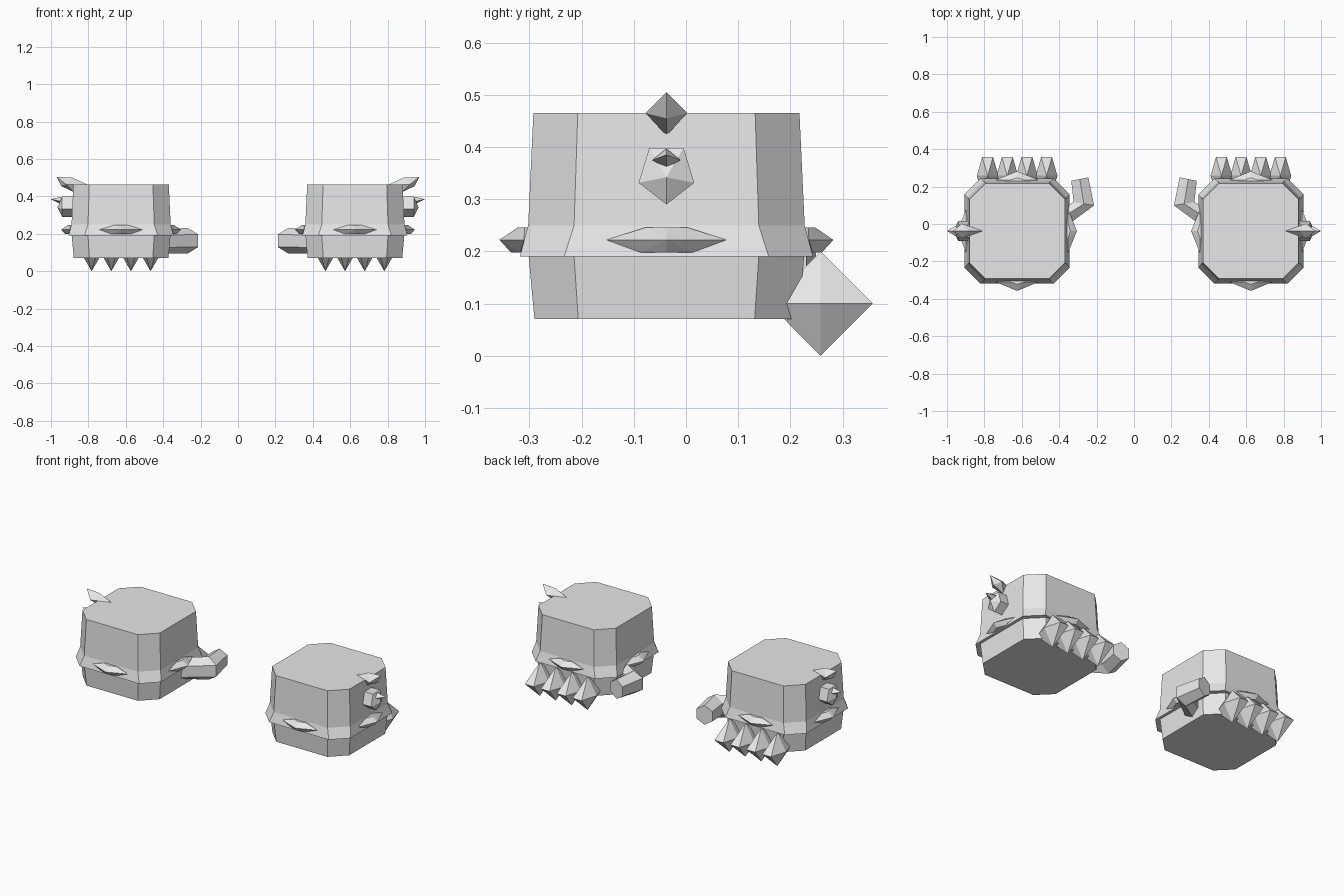
import bpy, bmesh, math
from mathutils import Matrix, Vector

if "Cube" in bpy.data.objects:
    bpy.data.objects.remove(bpy.data.objects["Cube"], do_unlink=True)

GREY = (0.8, 0.8, 0.8, 1)
mat = bpy.data.materials.new("plain grey")
mat.use_nodes = True
mat.diffuse_color = GREY
mat.node_tree.nodes["Principled BSDF"].inputs["Base Color"].default_value = GREY

CENTRE = Vector((0.625, -0.0375, 0))   # middle of the left fist


def finish(name, bm):
    """Turn a bmesh into a flat shaded part, mirrored to the other fist."""
    bmesh.ops.recalc_face_normals(bm, faces=bm.faces)
    mesh = bpy.data.meshes.new(name)
    bm.to_mesh(mesh)
    bm.free()
    mesh.materials.append(mat)
    obj = bpy.data.objects.new(name, mesh)
    bpy.context.collection.objects.link(obj)
    obj.modifiers.new("Mirror", 'MIRROR').use_mirror_merge = False


def loft(name, rings):
    """Skin a list of equal rings and cap both ends."""
    bm = bmesh.new()
    rows = [[bm.verts.new(p) for p in ring] for ring in rings]
    n = len(rows[0])
    for a, b in zip(rows, rows[1:]):
        for i in range(n):
            j = (i + 1) % n
            bm.faces.new((a[i], a[j], b[j], b[i]))
    bm.faces.new(rows[0])
    bm.faces.new(rows[-1])
    finish(name, bm)


def hull(name, points):
    bm = bmesh.new()
    verts = [bm.verts.new(p) for p in points]
    bmesh.ops.convex_hull(bm, input=verts)
    bmesh.ops.dissolve_limit(bm, angle_limit=0.01, verts=bm.verts, edges=bm.edges)
    finish(name, bm)


def octagon(half, cut, z):
    """Square with chamfered corners."""
    pts = []
    for k in range(4):
        turn = Matrix.Rotation(k * math.pi / 2, 3, 'Z')
        pts += [CENTRE + turn @ Vector((half, s * cut, z)) for s in (-1, 1)]
    return pts


# Fist: lower block and flared upper block
loft("fist_lower", [octagon(0.253, 0.169, 0.07), octagon(0.264, 0.177, 0.19)])
loft("fist_upper", [octagon(0.281, 0.196, 0.19), octagon(0.265, 0.177, 0.25),
                    octagon(0.255, 0.17, 0.465)])

# Shallow wedge in the middle of each side
WEDGE = [(0.198, 0.05, 0.28, 0.298), (0.222, 0.115, 0.273, 0.32), (0.246, 0.04, 0.272, 0.285)]
for k, side in enumerate(("outer", "back", "inner", "front")):
    turn = Matrix.Rotation(k * math.pi / 2, 3, 'Z')
    pts = []
    for z, wide, base, tip in WEDGE:
        for x, y in ((0.23, wide), (base, wide), (tip, 0), (base, -wide), (0.23, -wide)):
            pts.append(CENTRE + turn @ Vector((x, y, z)))
    hull(side + "_wedge", pts)

# Row of knuckle spikes: six sided double pyramids
for k in range(4):
    mid = Vector((CENTRE.x + (k - 1.5) * 0.105, 0.258, 0.1))
    pts = [mid + Vector((0, 0, s * 0.1)) for s in (-1, 1)]
    for i in range(6):
        a = i * math.pi / 3
        pts.append(mid + Vector((0.058 * math.cos(a), 0.115 * math.sin(a), 0)))
    hull(f"knuckle_spike_{k + 1}", pts)

# Bent thumb: centre, sideways direction, scale
rings = []
for c, side, size in (((0.42, 0.01, 0.16), (0.5, 0.86, 0), 0.95),
                      ((0.268, 0.108, 0.163), (1, 0.15, 0), 1),
                      ((0.29, 0.24, 0.165), (0.98, -0.2, 0), 0.85)):
    ring = []
    for i in range(6):
        a = math.radians(30 + 60 * i)
        ring.append(Vector(c) + Vector(side) * 0.063 * size * math.cos(a)
                    + Vector((0, 0, 0.068 * size * math.sin(a))))
    rings.append(ring)
loft("thumb", rings)

# Horn at the outer top edge
Y = CENTRE.y
hull("top_horn", [(0.81, Y, 0.465), (0.97, Y, 0.505), (0.885, Y, 0.5), (0.875, Y, 0.422),
                  (0.945, Y, 0.455), (0.92, Y - 0.04, 0.465), (0.92, Y + 0.04, 0.465)])

# Five sided stud with a low point, and the small spike on it
stud = [(0.965, Y, 0.342)]
for i in range(5):
    a = math.radians(72 * i - 90)
    y, z = Y + 0.056 * math.cos(a), 0.35 + 0.06 * math.sin(a)
    stud += [(0.85, y, z), (0.94, y, z)]
hull("side_stud", stud)
hull("stud_spike", [(1, Y, 0.385), (0.9, Y, 0.38), (0.95, Y, 0.36), (0.95, Y, 0.397),
                    (0.955, Y - 0.027, 0.375), (0.955, Y + 0.027, 0.375)])
